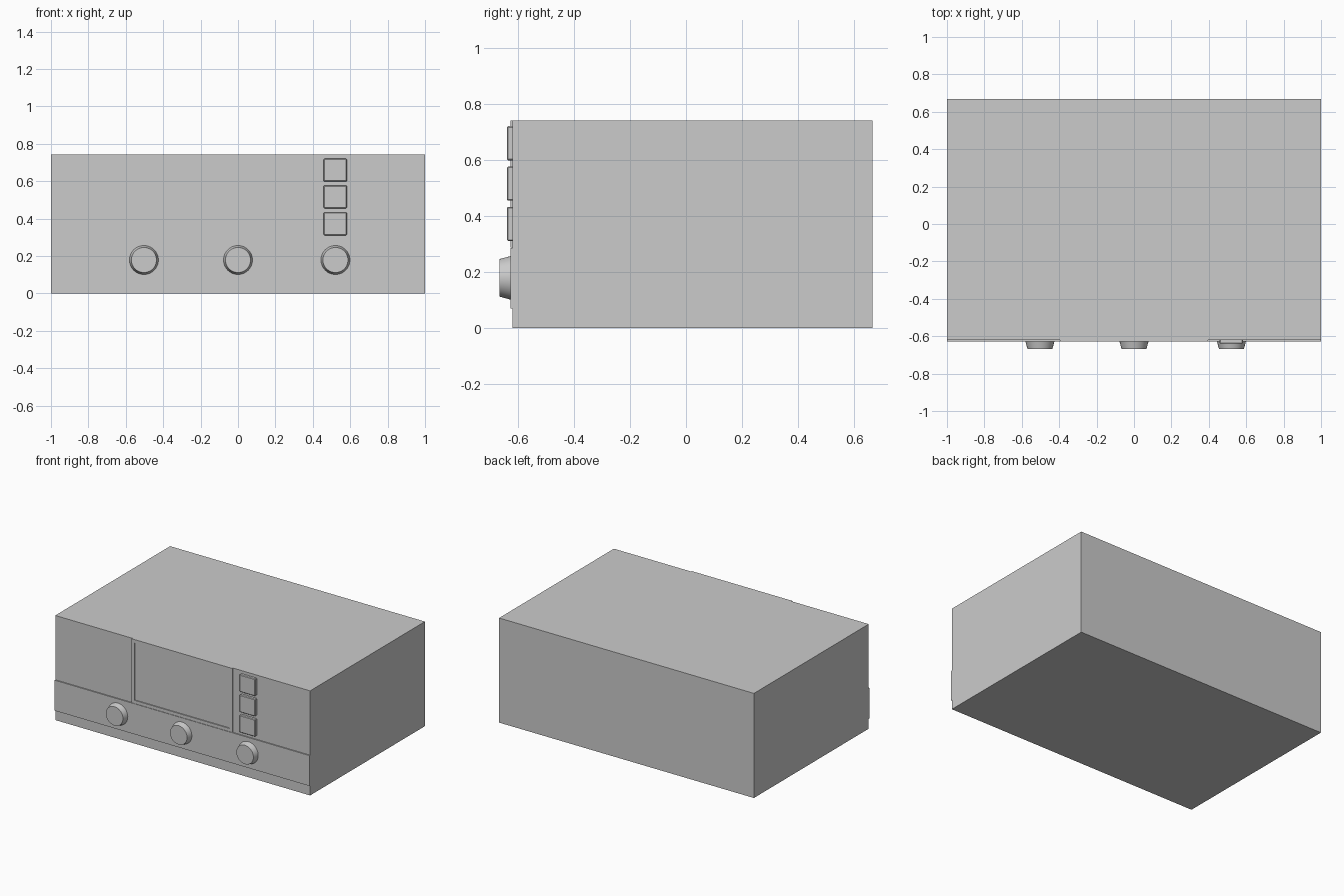
import bpy, bmesh
from math import pi

if "Cube" in bpy.data.objects:
    bpy.data.objects.remove(bpy.data.objects["Cube"])

def box(name, x0, x1, y0, y1, z0, z1, bevel=0):
    bpy.ops.mesh.primitive_cube_add(size=1, location=((x0+x1)/2, (y0+y1)/2, (z0+z1)/2))
    o = bpy.context.object
    o.name = name
    o.scale = (x1-x0, y1-y0, z1-z0)
    bpy.ops.object.transform_apply(location=False, rotation=False, scale=True)
    if bevel:
        m = o.modifiers.new("bevel", 'BEVEL')
        m.width, m.segments = bevel, 1
    return o

BODY_FRONT, PANEL_FRONT = -0.62, -0.628

# main case
box("case", -1, 1, BODY_FRONT, 0.667, 0, 0.742)

# raised strip behind the knobs
box("control_strip", -1, 1, PANEL_FRONT, -0.61, 0.07, 0.286)

# display surround with a shallow recessed screen
display = box("display", -0.395, 0.395, PANEL_FRONT, -0.61, 0.288, 0.742)
bm = bmesh.new()
bm.from_mesh(display.data)
bm.normal_update()
front = [f for f in bm.faces if f.normal.y < -0.9]
bmesh.ops.inset_region(bm, faces=front, thickness=0.032)
bmesh.ops.inset_region(bm, faces=front, thickness=0.0005)
bmesh.ops.translate(bm, verts=front[0].verts[:], vec=(0, 0.007, 0))
bm.to_mesh(display.data)
bm.free()

# column of three square buttons
for i, z in enumerate((0.372, 0.516, 0.66)):
    box(f"button_{i+1}", 0.458, 0.582, -0.64, -0.61, z-0.061, z+0.061, 0.004)

# tapered rotary knobs
for i, x in enumerate((-0.503, 0, 0.521)):
    bpy.ops.mesh.primitive_cone_add(vertices=48, radius1=0.081, radius2=0.067, depth=0.052,
                                    location=(x, -0.641, 0.179), rotation=(pi/2, 0, 0))
    knob = bpy.context.object
    knob.name = f"knob_{i+1}"
    bpy.ops.object.shade_smooth_by_angle()
